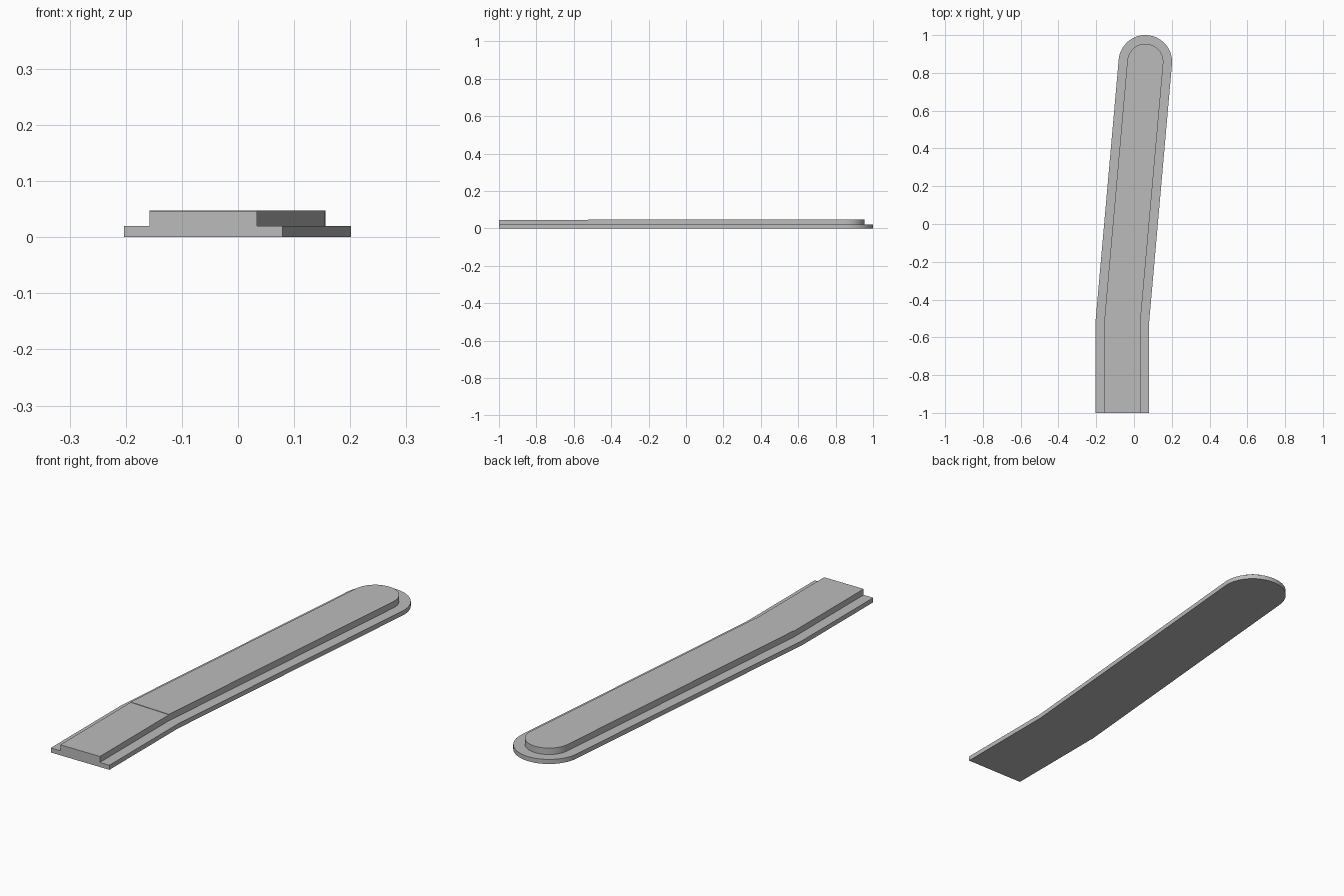
import bpy, bmesh, math
from mathutils import Vector

cube = bpy.data.objects.get("Cube")
if cube:
    bpy.data.objects.remove(cube)

grey = bpy.data.materials.new("plain grey")
grey.use_nodes = True
colour = (0.5, 0.5, 0.5, 1)
grey.diffuse_color = colour
grey.node_tree.nodes["Principled BSDF"].inputs["Base Color"].default_value = colour

# Centre line: straight foot, slight bend, long arm with a round end
START, BEND, END = Vector((-0.062, -1)), Vector((-0.062, -0.52)), Vector((0.06, 0.8585))
ARM = END - BEND
LEAN = math.atan2(ARM.x, ARM.y)


def foot_pair(w):
    return [START + Vector((-w, 0)), START + Vector((w, 0))]


def bend_pair(w):
    # Mitred corners, so both stretches keep the same width
    mitre = Vector((w, -w * math.tan(LEAN / 2)))
    return [BEND + mitre, BEND - mitre]


def round_end(w, steps=32):
    angles = [math.pi * i / steps - LEAN for i in range(steps + 1)]
    return [END + w * Vector((math.cos(a), math.sin(a))) for a in angles]


def slab(name, outline, low, high):
    bm = bmesh.new()
    face = bm.faces.new([bm.verts.new((p.x, p.y, low)) for p in outline])
    top = bmesh.ops.extrude_face_region(bm, geom=[face])["geom"]
    bmesh.ops.translate(bm, vec=(0, 0, high - low),
                        verts=[v for v in top if isinstance(v, bmesh.types.BMVert)])
    bmesh.ops.recalc_face_normals(bm, faces=bm.faces)
    mesh = bpy.data.meshes.new(name)
    bm.to_mesh(mesh)
    bm.free()
    mesh.materials.append(grey)
    obj = bpy.data.objects.new(name, mesh)
    bpy.context.collection.objects.link(obj)
    bpy.ops.object.select_all(action='DESELECT')
    obj.select_set(True)
    bpy.context.view_layer.objects.active = obj
    bpy.ops.object.shade_smooth_by_angle(angle=math.radians(30))
    return obj


WIDE, NARROW = 0.1415, 0.0955
FLANGE, FOOT_TOP, ARM_TOP = 0.02, 0.046, 0.048

# Wide thin flange below
right, left = bend_pair(WIDE)
slab("base_flange", foot_pair(WIDE) + [right] + round_end(WIDE) + [left], 0, FLANGE)

# Narrow raised bar above, a hair lower on the foot than on the arm
right, left = bend_pair(NARROW)
slab("raised_foot", foot_pair(NARROW) + [right, left], FLANGE, FOOT_TOP)
slab("raised_arm", [right] + round_end(NARROW) + [left], FLANGE, ARM_TOP)
